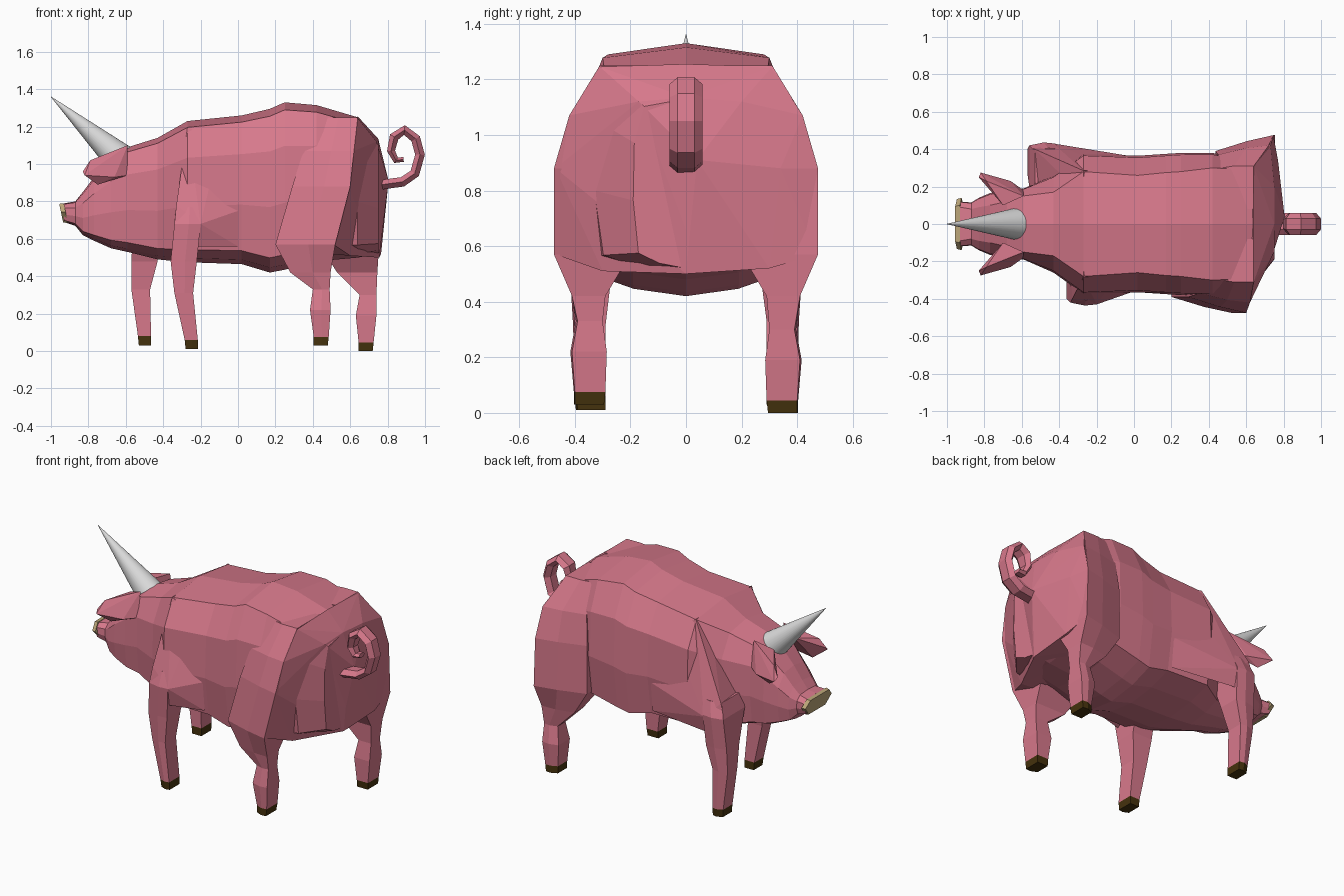
import bpy, bmesh, math
from mathutils import Vector


def material(name, rgb):
    m = bpy.data.materials.new(name)
    m.diffuse_color = (*rgb, 1)
    return m


PINK = material("pink skin", (0.68, 0.19, 0.26))
HOOF = material("dark brown hoof", (0.06, 0.032, 0.004))
TAN = material("tan snout", (0.50, 0.38, 0.19))
GREY = material("light grey horn", (0.72, 0.72, 0.72))


def finish(name, bm, mats):
    bmesh.ops.recalc_face_normals(bm, faces=bm.faces[:])
    me = bpy.data.meshes.new(name)
    bm.to_mesh(me)
    bm.free()
    for m in mats:
        me.materials.append(m)
    ob = bpy.data.objects.new(name, me)
    bpy.context.collection.objects.link(ob)
    return ob


def loft(name, rings, mats, hoof_z=None):
    """Skin a list of equal-length point rings and cap both ends."""
    bm = bmesh.new()
    vs = [[bm.verts.new(p) for p in r] for r in rings]
    n = len(vs[0])
    for a, b in zip(vs, vs[1:]):
        for i in range(n):
            bm.faces.new((a[i], a[(i + 1) % n], b[(i + 1) % n], b[i]))
    bm.faces.new(vs[0])
    bm.faces.new(vs[-1])
    if hoof_z is not None:
        for f in bm.faces:
            if f.calc_center_median().z < hoof_z:
                f.material_index = 1
    return finish(name, bm, mats)


def hull(name, pts, mat, side=1):
    bm = bmesh.new()
    for x, y, z in pts:
        bm.verts.new((x, side * y, z))
    res = bmesh.ops.convex_hull(bm, input=bm.verts[:])
    inner = [g for g in res["geom_interior"] if isinstance(g, bmesh.types.BMVert)]
    bmesh.ops.delete(bm, geom=inner, context='VERTS')
    return finish(name, bm, [mat])


# Body and head: x, top z, bottom z, top half width, side half width
sections = [
    (-0.93, 0.79, 0.69, 0.09, 0.12),
    (-0.87, 0.80, 0.67, 0.08, 0.115),
    (-0.83, 0.85, 0.62, 0.09, 0.14),
    (-0.77, 0.93, 0.59, 0.10, 0.165),
    (-0.68, 1.03, 0.55, 0.12, 0.185),
    (-0.59, 1.09, 0.53, 0.15, 0.19),
    (-0.43, 1.14, 0.49, 0.17, 0.26),
    (-0.27, 1.23, 0.475, 0.28, 0.375),
    (0.02, 1.26, 0.465, 0.26, 0.365),
    (0.17, 1.295, 0.42, 0.275, 0.375),
    (0.25, 1.33, 0.435, 0.28, 0.38),
    (0.42, 1.315, 0.48, 0.30, 0.38),
    (0.64, 1.25, 0.50, 0.29, 0.33),
    (0.75, 1.13, 0.52, 0.15, 0.19),
]


def body_ring(x, zt, zb, wt, w):
    h = zt - zb
    half = [(wt, zt - 0.045 * h), (0.9 * w + 0.1 * wt, zb + 0.74 * h),
            (w, zb + 0.40 * h), (0.90 * w, zb + 0.09 * h), (0.5 * w, zb + 0.03 * h)]
    pts = [(0, zt)] + half + [(0, zb)] + [(-y, z) for y, z in reversed(half)]
    return [(x, y, z) for y, z in pts]


loft("body", [body_ring(*s) for s in sections], [PINK])

# Rump joining both staggered thighs
hull("rump", [
    (0.59, -0.47, 0.88), (0.51, -0.47, 0.57), (0.62, -0.42, 1.07), (0.64, -0.31, 1.245),
    (0.745, 0.475, 0.88), (0.745, 0.47, 0.57), (0.73, 0.42, 1.07), (0.64, 0.31, 1.245),
    (0.64, 0, 1.255), (0.75, 0, 1.135), (0.74, -0.17, 1.12), (0.75, 0.2, 1.12),
    (0.805, 0.04, 0.91), (0.77, 0, 0.66), (0.755, 0, 0.50), (0.77, 0.34, 0.88),
    (0.765, 0.30, 0.52), (0.60, -0.30, 0.51), (0.50, 0.30, 0.52), (0.47, -0.30, 0.52),
    (0.45, 0.30, 1.0), (0.42, -0.30, 1.0)], PINK)

# Legs: z, front x, back x, inner y, outer y at front, outer y at back, x shift of far leg
hind = [
    (0.03, 0.405, 0.48, 0.295, 0.395, 0.40, 0.24),
    (0.075, 0.405, 0.485, 0.29, 0.395, 0.40, 0.24),
    (0.22, 0.385, 0.495, 0.285, 0.41, 0.41, 0.245),
    (0.33, 0.40, 0.49, 0.30, 0.39, 0.39, 0.25),
    (0.42, 0.28, 0.495, 0.29, 0.39, 0.41, 0.25),
    (0.57, 0.20, 0.52, 0.20, 0.40, 0.475, 0.235),
    (0.88, 0.29, 0.60, 0.08, 0.40, 0.475, 0.145),
    (1.07, 0.35, 0.62, 0.08, 0.38, 0.42, 0.10),
    (1.25, 0.41, 0.64, 0.08, 0.30, 0.31, 0.0),
]
front = [
    (0.01, -0.28, -0.215, 0.29, 0.39, 0.39, -0.25),
    (0.06, -0.285, -0.215, 0.29, 0.395, 0.395, -0.25),
    (0.31, -0.34, -0.24, 0.29, 0.40, 0.40, -0.23),
    (0.48, -0.36, -0.22, 0.27, 0.41, 0.41, -0.21),
    (0.68, -0.34, -0.20, 0.20, 0.43, 0.43, -0.22),
    (0.77, -0.33, -0.20, 0.18, 0.40, 0.40, -0.20),
]


def leg(name, table, side, far_drop):
    rings = []
    for z, x0, x1, yi, yf, yb, shift in table:
        if side > 0:
            x0, x1 = x0 + shift, x1 + shift
            z -= far_drop if z < 0.4 else 0
        xm, ym = 0.45 * x0 + 0.55 * x1, (yf + yb) / 2 + 0.006
        rings.append([(x, side * y, z) for x, y in
                      ((x0, yi), (x0, yf - 0.01), (xm, ym), (x1, yb), (x1, yi))])
    loft(name, rings, [PINK, HOOF], rings[1][0][2] - 0.005)


leg("hind_leg_near", hind, -1, 0.03)
leg("hind_leg_far", hind, 1, 0.03)
leg("front_leg_near", front, -1, -0.02)
leg("front_leg_far", front, 1, -0.02)

# Shoulders blending the front legs into the back
hull("shoulder_near", [
    (-0.34, 0.42, 0.68), (-0.34, 0.20, 0.70), (-0.33, 0.40, 0.78), (-0.20, 0.43, 0.68),
    (-0.27, 0.285, 1.20), (-0.27, 0.15, 1.20), (0.0, 0.36, 0.75), (-0.10, 0.29, 1.10),
    (-0.22, 0.40, 0.56), (0.0, 0.34, 0.56)], PINK, -1)
hull("shoulder_far", [
    (-0.56, 0.41, 0.67), (-0.55, 0.22, 0.70), (-0.53, 0.40, 0.77), (-0.43, 0.43, 0.67),
    (-0.27, 0.285, 1.20), (-0.27, 0.15, 1.20), (0.0, 0.36, 0.75), (-0.10, 0.29, 1.10),
    (-0.43, 0.40, 0.56), (0.0, 0.34, 0.56)], PINK)

# Snout disc, tilted so its upper edge leans forward
disc = [(-0.09, -0.05), (-0.14, 0.01), (-0.10, 0.055), (0.10, 0.055), (0.14, 0.01), (0.09, -0.05)]
loft("snout_disc", [[(x - 0.2 * z, y * k, 0.735 + z * k) for y, z in disc]
                    for x, k in ((-0.920, 1.0), (-0.945, 0.95))], [TAN])

# Ears
for s, name in ((-1, "ear_near"), (1, "ear_far")):
    hull(name, [
        (-0.59, 0.15, 1.10), (-0.59, 0.18, 0.94), (-0.70, 0.10, 1.05), (-0.66, 0.23, 0.93),
        (-0.82, 0.275, 0.94), (-0.83, 0.25, 0.96), (-0.79, 0.23, 1.02), (-0.75, 0.22, 0.89)], PINK, s)

# Horn, its base sunk into the forehead
base, tip = Vector((-0.60, 0, 1.00)), Vector((-1.0, 0, 1.36))
bm = bmesh.new()
bmesh.ops.create_cone(bm, cap_ends=True, segments=32, radius1=0.092, radius2=0.001,
                      depth=(tip - base).length)
rot = (tip - base).to_track_quat('Z', 'Y').to_matrix()
for v in bm.verts:
    v.co = rot @ v.co + (base + tip) / 2
for f in bm.faces:
    f.smooth = len(f.verts) == 4
finish("horn", bm, [GREY])

# Curly tail: flattened hexagonal tube along a spiral path
path = [(0.77, 0.89), (0.88, 0.905), (0.945, 0.95), (0.973, 1.05), (0.95, 1.135), (0.89, 1.182),
        (0.835, 1.145), (0.818, 1.07), (0.845, 1.02), (0.885, 1.025)]
rings = []
for i, (x, z) in enumerate(path):
    a, b = path[max(i - 1, 0)], path[min(i + 1, len(path) - 1)]
    t = Vector((b[0] - a[0], b[1] - a[1])).normalized()
    k = 1.0 if i < 7 else 1.0 - 0.17 * (i - 6)
    ring = []
    for j in range(6):
        ang = math.pi / 3 * j
        r, w = 0.03 * k * math.sin(ang), 0.06 * k * math.cos(ang)
        ring.append((x - t.y * r, w, z + t.x * r))
    rings.append(ring)
loft("tail", rings, [PINK])
